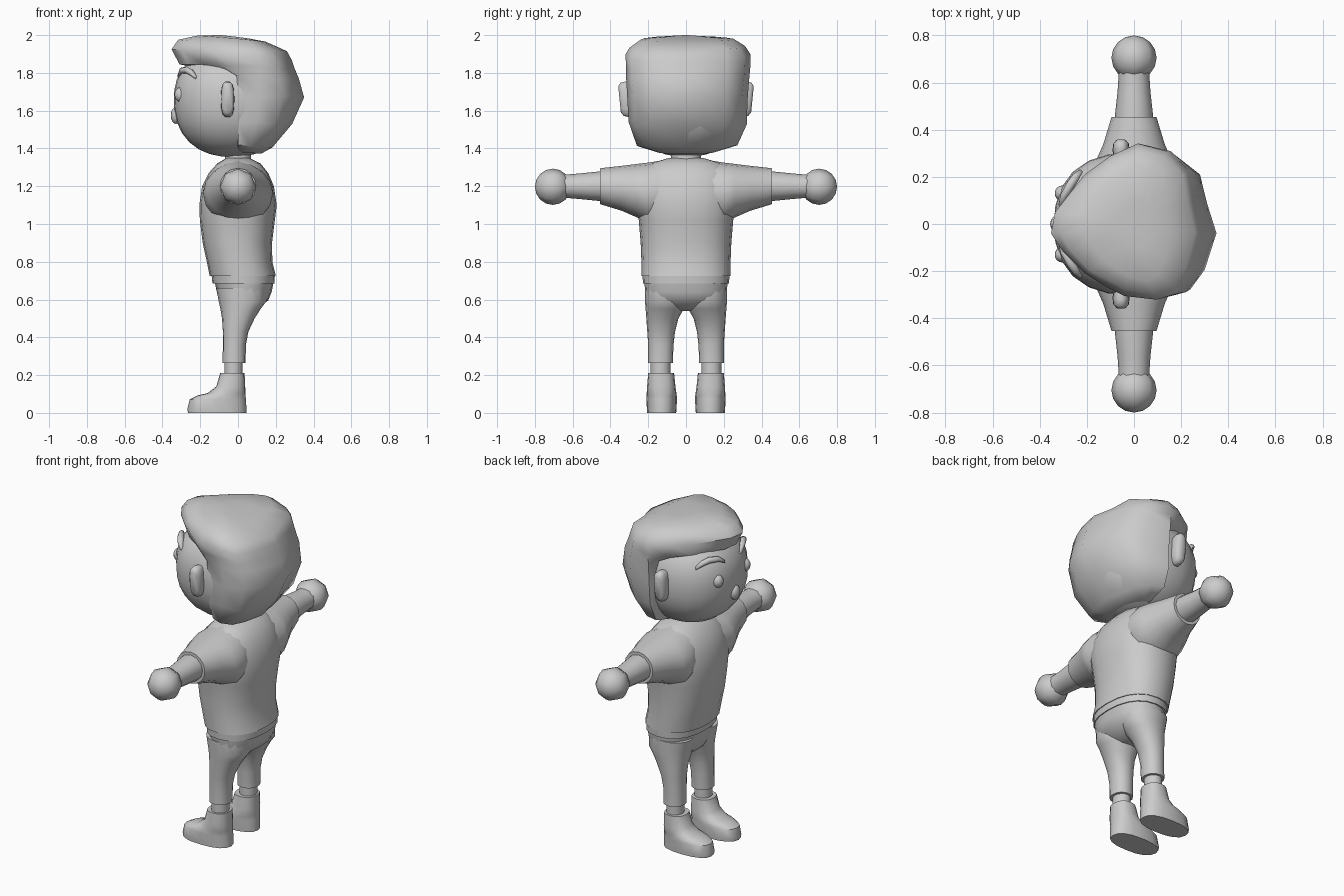
import bpy, bmesh, math, random
from mathutils import Vector

random.seed(4)
grey = bpy.data.materials.new("plain grey")
grey.diffuse_color = (0.6, 0.6, 0.6, 1)


def finish(name, bm, angle=40):
    bmesh.ops.recalc_face_normals(bm, faces=bm.faces)
    me = bpy.data.meshes.new(name)
    bm.to_mesh(me)
    bm.free()
    me.materials.append(grey)
    ob = bpy.data.objects.new(name, me)
    bpy.context.collection.objects.link(ob)
    bpy.ops.object.select_all(action='DESELECT')
    ob.select_set(True)
    bpy.context.view_layer.objects.active = ob
    bpy.ops.object.shade_smooth_by_angle(angle=math.radians(angle))
    return ob


def skin(name, loops, angle=40):
    """Bridge a list of equal point loops and cap both ends."""
    bm = bmesh.new()
    rows = [[bm.verts.new(p) for p in loop] for loop in loops]
    n = len(rows[0])
    for a, b in zip(rows, rows[1:]):
        for i in range(n):
            j = (i + 1) % n
            bm.faces.new((a[i], a[j], b[j], b[i]))
    bm.faces.new(rows[0])
    bm.faces.new(rows[-1])
    return finish(name, bm, angle)


def oval(a0, a1, b0, b1, n=16, power=2.0):
    """Rounded outline filling the box a0..a1 by b0..b1."""
    pts = []
    for i in range(n):
        t = 2 * math.pi * i / n
        c, s = math.cos(t), math.sin(t)
        c = math.copysign(abs(c) ** (2 / power), c)
        s = math.copysign(abs(s) ** (2 / power), s)
        pts.append(((a0 + a1) / 2 + (a1 - a0) / 2 * c,
                    (b0 + b1) / 2 + (b1 - b0) / 2 * s))
    return pts


def loft_z(name, rings, side=1, n=16, power=2.0):
    # each ring: z, x0, x1, y0, y1
    return skin(name, [[(x, side * y, z) for x, y in oval(x0, x1, y0, y1, n, power)]
                       for z, x0, x1, y0, y1 in rings])


def loft_y(name, rings, side, n=12):
    # each ring: y, x half width, z0, z1
    return skin(name, [[(x, side * y, z) for x, z in oval(-w, w, z0, z1, n)]
                       for y, w, z0, z1 in rings])


def ball(name, centre, radii, u=16, v=10, power=2.0, top=None, axis_y=False):
    bm = bmesh.new()
    bmesh.ops.create_uvsphere(bm, u_segments=u, v_segments=v, radius=1)
    for vert in bm.verts:
        p = vert.co.copy()
        if axis_y:
            p = Vector((p.x, p.z, p.y))
        p /= sum(abs(c) ** power for c in p) ** (1 / power)
        rz = top if top and p.z > 0 else radii[2]
        vert.co = Vector(centre) + Vector((p.x * radii[0], p.y * radii[1], p.z * rz))
    return finish(name, bm, 60)


# Head, neck and nose
ball("head", (-0.03, 0, 1.66), (0.31, 0.30, 0.305), 24, 16, 2.3, top=0.27)
loft_z("neck", [(1.28, -0.07, 0.07, -0.08, 0.08), (1.40, -0.07, 0.07, -0.08, 0.08)])
ball("nose", (-0.328, 0, 1.575), (0.028, 0.035, 0.045), 12, 8)

# Hair: one outline, scaled front, back and sideways at each level
outline = [(-0.352, -0.04), (-0.335, 0.05), (-0.21, 0.21), (-0.10, 0.29),
           (0.02, 0.34), (0.17, 0.31), (0.28, 0.22), (0.31, 0.09),
           (0.35, -0.04), (0.30, -0.20), (0.24, -0.29), (0.12, -0.325),
           (-0.04, -0.30), (-0.12, -0.26), (-0.21, -0.21), (-0.30, -0.12)]
levels = [  # front z, back z, front scale, back scale, side scale
    (1.39, 1.372, 0.0, 0.35, 0.45), (1.43, 1.405, 0.02, 0.52, 0.80),
    (1.53, 1.53, 0.0, 0.82, 0.95), (1.66, 1.67, 0.05, 1.0, 0.97),
    (1.79, 1.77, 0.1, 0.92, 0.98), (1.845, 1.82, 0.88, 0.86, 0.99),
    (1.925, 1.87, 1.0, 0.81, 1.0), (1.975, 1.915, 0.9, 0.74, 0.92),
    (1.998, 1.965, 0.6, 0.42, 0.74), (2.0, 1.98, 0.25, 0.2, 0.3)]
loops = []
for k, (zf, zb, f, b, s) in enumerate(levels):
    loop = []
    for x, y in outline:
        t = (x + 0.35) / 0.7
        wob = random.uniform(-0.012, 0.012) if 1 < k < 8 and abs(x) < 0.3 else 0
        loop.append((x * (f if x < 0 else b), y * s + wob * 0.5,
                     min(2.0, zf + (zb - zf) * t + wob)))
    loops.append(loop)
skin("hair", loops, 50)

# Shirt body with an open hem lip
loft_z("shirt_body", [
    (0.725, -0.15, 0.20, -0.235, 0.235), (0.80, -0.165, 0.182, -0.236, 0.236),
    (0.90, -0.187, 0.18, -0.24, 0.24), (1.02, -0.202, 0.195, -0.25, 0.25),
    (1.10, -0.205, 0.205, -0.265, 0.265), (1.20, -0.19, 0.19, -0.265, 0.265),
    (1.27, -0.155, 0.16, -0.25, 0.25), (1.32, -0.11, 0.12, -0.19, 0.19),
    (1.35, -0.06, 0.06, -0.09, 0.09)], n=20, power=2.3)

# Waistband and hips
loft_z("waistband", [(0.685, -0.135, 0.193, -0.228, 0.228),
                     (0.73, -0.14, 0.195, -0.23, 0.23)], n=20, power=2.3)
loft_z("hips", [(0.54, -0.06, 0.06, -0.07, 0.07), (0.555, -0.085, 0.10, -0.13, 0.13),
                (0.595, -0.102, 0.16, -0.205, 0.205), (0.64, -0.112, 0.178, -0.215, 0.215),
                (0.70, -0.125, 0.19, -0.222, 0.222)], n=20, power=2.3)

for side, tag in ((1, "left"), (-1, "right")):
    # Sleeve, arm and hand
    loft_y(tag + "_sleeve", [(0.08, 0.15, 1.00, 1.345), (0.20, 0.185, 1.0, 1.325),
                             (0.26, 0.165, 1.035, 1.318), (0.34, 0.13, 1.07, 1.308),
                             (0.455, 0.095, 1.105, 1.295)], side, 16)
    loft_y(tag + "_arm", [(0.40, 0.082, 1.12, 1.28), (0.47, 0.08, 1.123, 1.277),
                          (0.56, 0.07, 1.132, 1.268), (0.62, 0.066, 1.137, 1.263),
                          (0.70, 0.066, 1.137, 1.263)], side)
    ball(tag + "_hand", (0, side * 0.705, 1.197), (0.096, 0.095, 0.096), 8, 8, axis_y=True)

    # Trouser leg, ankle and shoe
    loft_z(tag + "_trouser_leg", [
        (0.265, -0.082, 0.04, 0.07, 0.20), (0.36, -0.08, 0.042, 0.066, 0.20),
        (0.43, -0.08, 0.055, 0.058, 0.205), (0.50, -0.085, 0.088, 0.04, 0.21),
        (0.55, -0.093, 0.12, 0.012, 0.214), (0.59, -0.102, 0.15, 0.005, 0.217),
        (0.66, -0.115, 0.15, 0.005, 0.218)], side, power=2.2)
    loft_z(tag + "_ankle", [(0.18, -0.072, 0.025, 0.083, 0.187),
                            (0.29, -0.072, 0.025, 0.083, 0.187)], side)
    loft_z(tag + "_shoe", [
        (0.0, -0.265, 0.045, 0.052, 0.206), (0.02, -0.268, 0.045, 0.05, 0.207),
        (0.072, -0.255, 0.042, 0.048, 0.21), (0.092, -0.215, 0.04, 0.049, 0.209),
        (0.105, -0.16, 0.04, 0.051, 0.208), (0.14, -0.115, 0.038, 0.056, 0.206),
        (0.21, -0.095, 0.035, 0.063, 0.20)], side, power=2.4)

    # Ear, a flat rounded pad leaning outwards at the top
    skin(tag + "_ear", [[(x, side * (y + 0.10 * (z - 1.66)), z)
                         for x, z in oval(-0.055 - w, -0.055 + w, 1.66 - h, 1.66 + h, 14, 2.8)]
                        for y, w, h in ((0.27, 0.03, 0.085), (0.31, 0.036, 0.096),
                                        (0.338, 0.034, 0.09), (0.352, 0.022, 0.07))], 55)

    # Eye
    ball(tag + "_eye", (-0.303, side * 0.13, 1.685), (0.034, 0.034, 0.039), 14, 8)

    # Eyebrow, a tapering tube along an arched path
    path = [(-0.315, 0.075, 1.785), (-0.30, 0.115, 1.812), (-0.27, 0.165, 1.815),
            (-0.245, 0.20, 1.80), (-0.222, 0.225, 1.775)]
    rings = []
    for (x, y, z), r in zip(path, (0.008, 0.016, 0.019, 0.018, 0.009)):
        out = Vector((-0.55, -0.4 * 0.0 + 0.55, 0)).normalized()
        rings.append([tuple((Vector((x, y, z)) + out * a + Vector((0, 0, b)))
                            * Vector((1, 1, 1)).x) for a, b in oval(-r, r, -r, r, 8)])
    skin(tag + "_eyebrow", [[(x, side * y, z) for x, y, z in ring] for ring in rings], 60)
